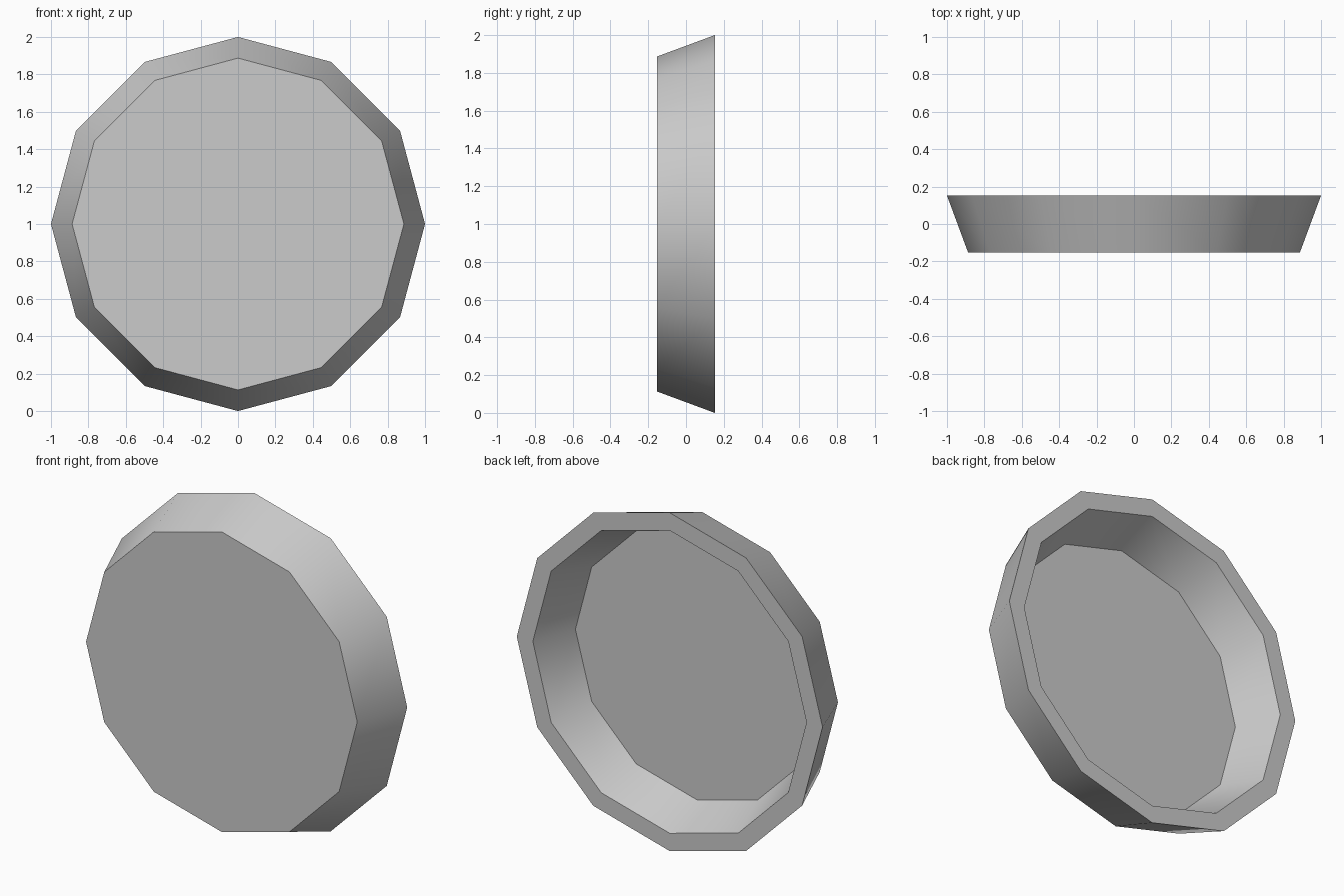
import bpy
import bmesh
from math import radians
from mathutils import Matrix, Vector

SIDES = 12
DEPTH = 0.305
FRONT_RADIUS, BACK_RADIUS = 0.887, 1.0
RIM_RADIUS, FLOOR_RADIUS = 0.895, 0.795
HOLLOW = 0.255

cube = bpy.data.objects.get("Cube")
if cube:
    bpy.data.objects.remove(cube, do_unlink=True)


def make_material(name, color):
    mat = bpy.data.materials.new(name)
    mat.use_nodes = True
    mat.diffuse_color = color
    mat.node_tree.nodes["Principled BSDF"].inputs["Base Color"].default_value = color
    return mat


def step_in(bm, face, scale, drop):
    """Extrude a cap face, shrink it about the axis and sink it."""
    new = bmesh.ops.extrude_discrete_faces(bm, faces=[face])["faces"][0]
    for v in new.verts:
        v.co = Vector((v.co.x * scale, v.co.y * scale, v.co.z - drop))
    return new


# Tapered twelve-sided disc
bm = bmesh.new()
bmesh.ops.create_cone(bm, cap_ends=True, segments=SIDES,
                      radius1=FRONT_RADIUS, radius2=BACK_RADIUS, depth=DEPTH)

# Flat rim and hollow at the back
back = max(bm.faces, key=lambda f: f.calc_center_median().z)
rim = step_in(bm, back, RIM_RADIUS / BACK_RADIUS, 0)
step_in(bm, rim, FLOOR_RADIUS / RIM_RADIUS, HOLLOW)

# Stand the disc upright with its closed side to the front
bmesh.ops.transform(bm, verts=bm.verts,
                    matrix=Matrix.Translation((0, 0, 1)) @ Matrix.Rotation(radians(-90), 4, "X"))
bmesh.ops.recalc_face_normals(bm, faces=bm.faces)
mesh = bpy.data.meshes.new("round_tray")
bm.to_mesh(mesh)
bm.free()

tray = bpy.data.objects.new("round_tray", mesh)
bpy.context.collection.objects.link(tray)
mesh.materials.append(make_material("light_grey", (0.6, 0.6, 0.6, 1)))

# Smooth walls, sharp rims
bpy.ops.object.select_all(action="DESELECT")
tray.select_set(True)
bpy.context.view_layer.objects.active = tray
bpy.ops.object.shade_smooth_by_angle(angle=radians(40))
